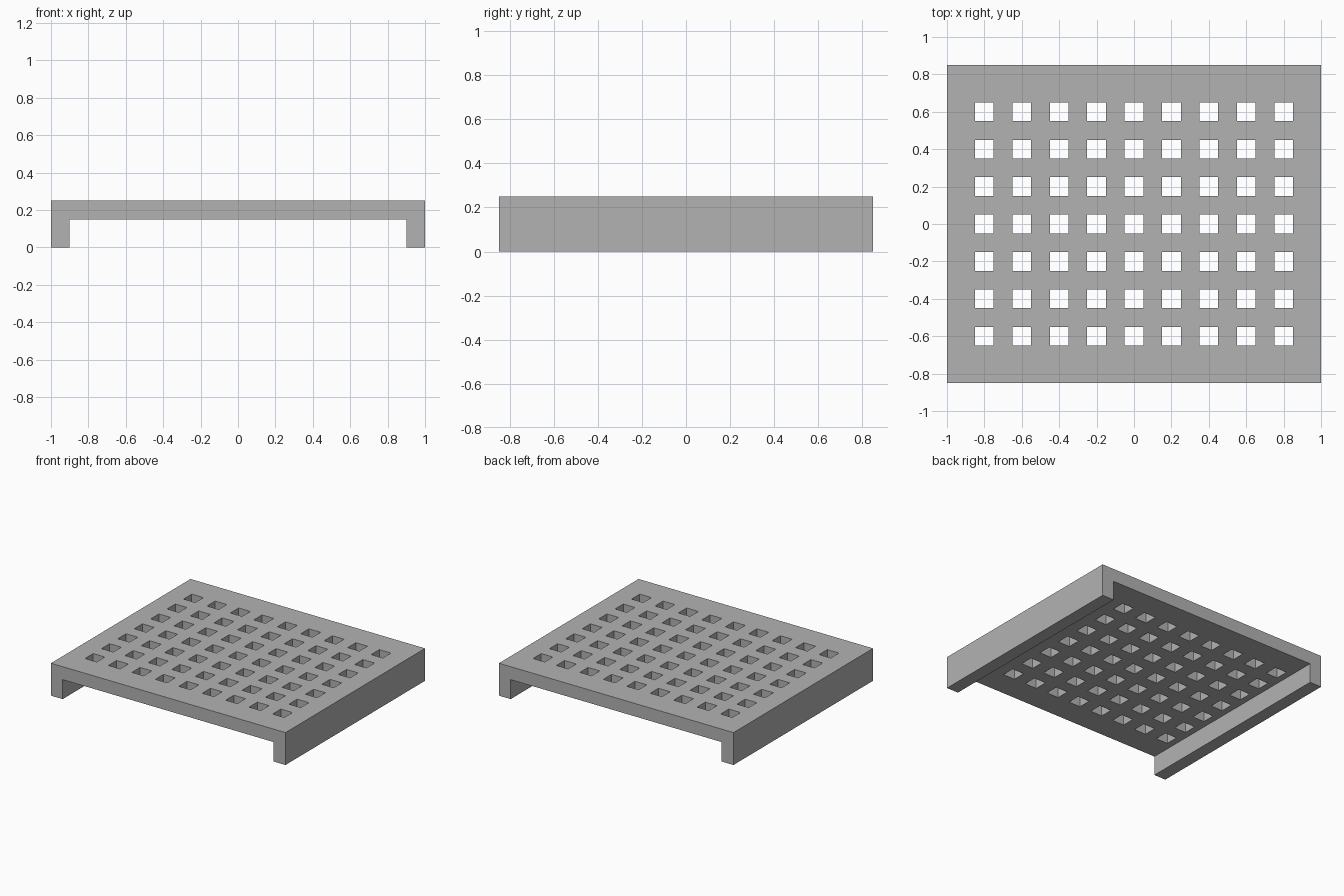
import bpy
import bmesh

cube = bpy.data.objects.get("Cube")
if cube:
    bpy.data.objects.remove(cube, do_unlink=True)

HALF_X, HALF_Y = 1.0, 0.85
TOP, UNDERSIDE = 0.25, 0.15
LEG_INNER = 0.9
PITCH, HOLE = 0.2, 0.1

grey = bpy.data.materials.new("plain grey")
grey.use_nodes = True
colour = (0.45, 0.45, 0.45, 1)
grey.diffuse_color = colour
grey.node_tree.nodes["Principled BSDF"].inputs["Base Color"].default_value = colour


def hole_edges(count):
    """Both edges of each hole in a centred row."""
    centres = [(i - (count - 1) / 2) * PITCH for i in range(count)]
    return [c + s * HOLE / 2 for c in centres for s in (-1, 1)]


def extrude_down(bm, faces, depth, keep):
    result = bmesh.ops.extrude_face_region(bm, geom=faces, use_keep_orig=keep)["geom"]
    verts = [g for g in result if isinstance(g, bmesh.types.BMVert)]
    bmesh.ops.translate(bm, verts=verts, vec=(0, 0, -depth))
    return [g for g in result if isinstance(g, bmesh.types.BMFace)]


xs = [-HALF_X, -LEG_INNER] + hole_edges(9) + [LEG_INNER, HALF_X]
ys = [-HALF_Y] + hole_edges(7) + [HALF_Y]

# Perforated top sheet: every second cell in both directions is a hole
bm = bmesh.new()
grid = [[bm.verts.new((x, y, TOP)) for y in ys] for x in xs]
for i in range(len(xs) - 1):
    for j in range(len(ys) - 1):
        is_hole = 2 <= i < len(xs) - 3 and i % 2 == 0 and j % 2 == 1
        if not is_hole:
            bm.faces.new((grid[i][j], grid[i + 1][j], grid[i + 1][j + 1], grid[i][j + 1]))

# Plate thickness, then the two side legs
underside = extrude_down(bm, bm.faces[:], TOP - UNDERSIDE, True)
leg_faces = [f for f in underside if abs(f.calc_center_median().x) > LEG_INNER]
extrude_down(bm, leg_faces, UNDERSIDE, False)
bmesh.ops.recalc_face_normals(bm, faces=bm.faces[:])

mesh = bpy.data.meshes.new("perforated_platform")
bm.to_mesh(mesh)
bm.free()
mesh.materials.append(grey)
platform = bpy.data.objects.new("perforated_platform", mesh)
bpy.context.collection.objects.link(platform)
